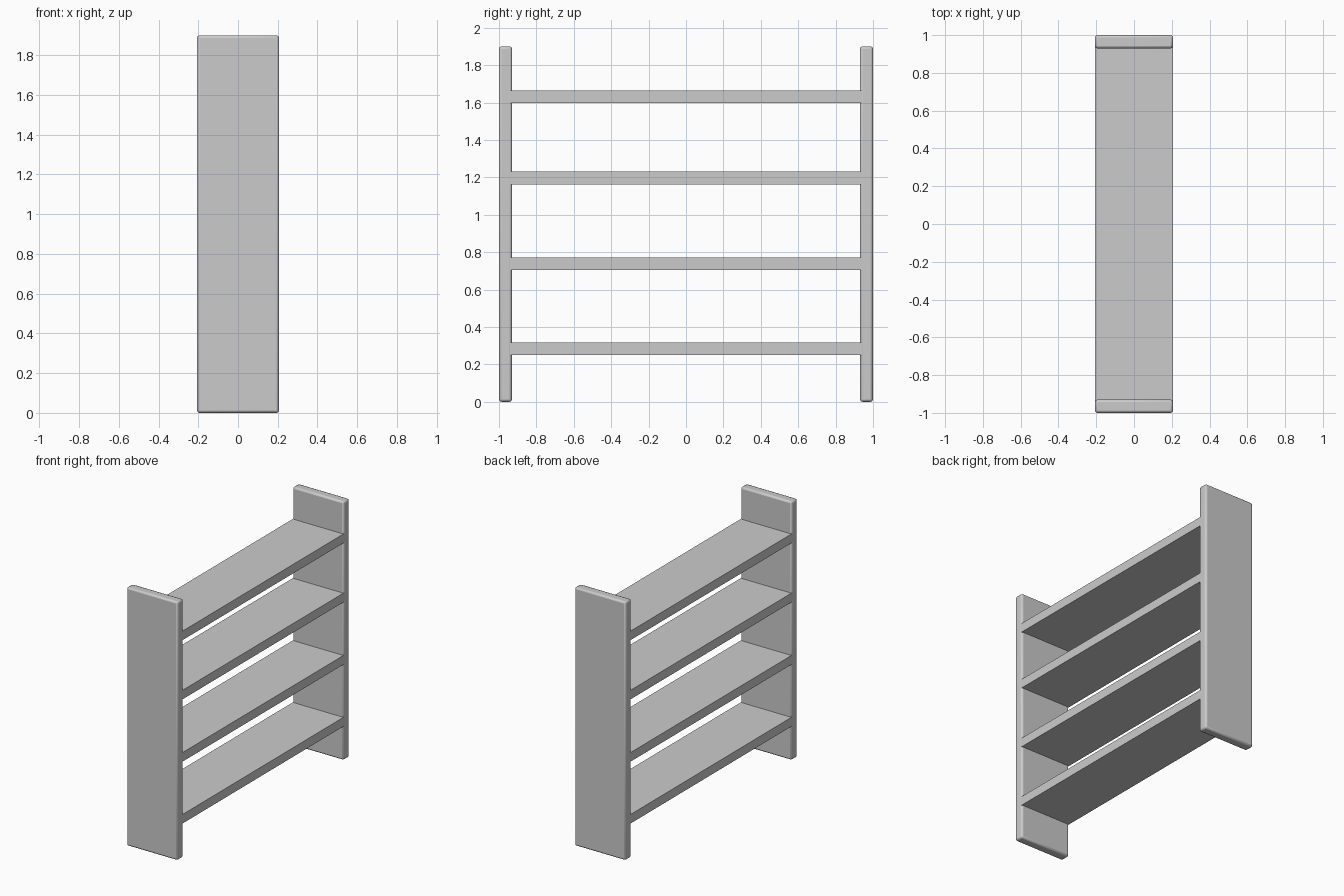
import bpy

if "Cube" in bpy.data.objects:
    bpy.data.objects.remove(bpy.data.objects["Cube"])

HALF_DEPTH = 0.207
HEIGHT = 1.90
THICK = 0.07


def box(name, lo, hi, bevel=0.0):
    """Axis-aligned board between two corners, optionally with eased edges."""
    bpy.ops.mesh.primitive_cube_add(size=1, location=[(a + b) / 2 for a, b in zip(lo, hi)])
    obj = bpy.context.object
    obj.name = name
    obj.scale = [b - a for a, b in zip(lo, hi)]
    bpy.ops.object.transform_apply(location=False, rotation=False, scale=True)
    if bevel:
        mod = obj.modifiers.new("eased_edges", 'BEVEL')
        mod.width = bevel
        mod.segments = 2
        bpy.ops.object.shade_smooth_by_angle()
    return obj


# Upright side panels with softened edges
for name, y0, y1 in (("front_side_panel", -1.0, -1.0 + THICK),
                     ("back_side_panel", 1.0 - THICK, 1.0)):
    box(name, (-HALF_DEPTH, y0, 0), (HALF_DEPTH, y1, HEIGHT), bevel=0.013)

# Four shelves, ends let slightly into the panels
for i, z in enumerate((0.25, 0.705, 1.163, 1.598)):
    end = 1.0 - THICK + 0.012
    box(f"shelf_{i + 1}", (-HALF_DEPTH + 0.001, -end, z), (HALF_DEPTH - 0.001, end, z + 0.067))
